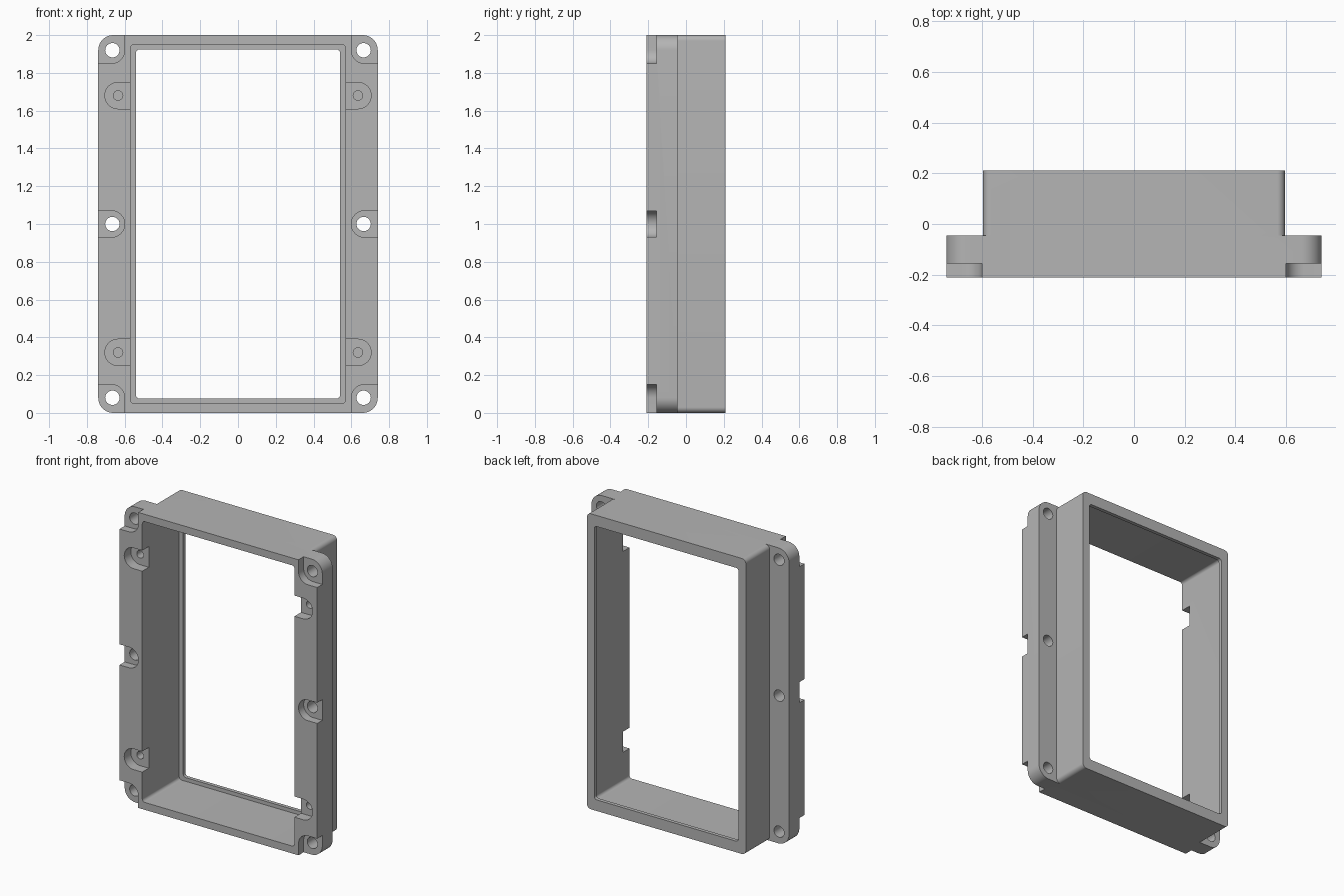
import bpy, bmesh, math

cube = bpy.data.objects.get("Cube")
if cube:
    bpy.data.objects.remove(cube, do_unlink=True)

grey = bpy.data.materials.new("plain grey")
grey.use_nodes = True
colour = (0.46, 0.46, 0.46, 1)
grey.diffuse_color = colour
grey.node_tree.nodes["Principled BSDF"].inputs["Base Color"].default_value = colour

FRONT, BACK, FLANGE_BACK = -0.21, 0.21, -0.045


def rounded(x0, x1, z0, z1, radii, steps=10):
    """Rectangle outline; radii run lower-left, lower-right, upper-right, upper-left."""
    if not isinstance(radii, tuple):
        radii = (radii,) * 4
    corners = [(x0, z0, 1, 1), (x1, z0, -1, 1), (x1, z1, -1, -1), (x0, z1, 1, -1)]
    points = []
    for i, ((x, z, dx, dz), r) in enumerate(zip(corners, radii)):
        if r == 0:
            points.append((x, z))
            continue
        for k in range(steps + 1):
            a = math.pi * (1 + i / 2 + k / steps / 2)
            points.append((x + dx * r + r * math.cos(a), z + dz * r + r * math.sin(a)))
    return points


def circle(x, z, r, n=32):
    return [(x + r * math.cos(math.tau * k / n), z + r * math.sin(math.tau * k / n))
            for k in range(n)]


def prism(name, outline, y0, y1, side=1):
    """Extrude an x-z outline along y; side -1 mirrors it."""
    bm = bmesh.new()
    face = bm.faces.new([bm.verts.new((side * x, y0, z)) for x, z in outline])
    new = bmesh.ops.extrude_face_region(bm, geom=[face])["geom"]
    verts = [v for v in new if isinstance(v, bmesh.types.BMVert)]
    bmesh.ops.translate(bm, verts=verts, vec=(0, y1 - y0, 0))
    bmesh.ops.recalc_face_normals(bm, faces=bm.faces)
    mesh = bpy.data.meshes.new(name)
    bm.to_mesh(mesh)
    bm.free()
    mesh.materials.append(grey)
    obj = bpy.data.objects.new(name, mesh)
    bpy.context.collection.objects.link(obj)
    return obj


def combine(body, tool, operation="DIFFERENCE"):
    mod = body.modifiers.new("combine", "BOOLEAN")
    mod.operation, mod.solver, mod.object = operation, "EXACT", tool
    bpy.context.view_layer.objects.active = body
    bpy.ops.object.modifier_apply(modifier=mod.name)
    bpy.data.objects.remove(tool, do_unlink=True)


# Wide mounting flange joined to the deep box wall
frame = prism("bezel_frame", rounded(-0.74, 0.74, 0, 2, 0.08), FRONT, FLANGE_BACK)
combine(frame, prism("box_wall", rounded(-0.595, 0.595, 0, 2, 0.03), FRONT + 0.08, BACK), "UNION")

# Cavity from the front and a slightly smaller window leaving a thin back lip
combine(frame, prism("cavity", rounded(-0.57, 0.57, 0.05, 1.95, 0.02), FRONT - 0.1, BACK - 0.025))
combine(frame, prism("window", rounded(-0.54, 0.54, 0.075, 1.925, 0.02), 0, BACK + 0.1))

for side in (-1, 1):
    # Screw-head recesses open to the outer edge, with through holes
    recesses = [
        rounded(0.6, 0.9, -0.2, 0.15, (0, 0, 0, 0.07)),
        rounded(0.6, 0.9, 0.93, 1.07, (0.0699, 0, 0, 0.0699)),
        rounded(0.6, 0.9, 1.85, 2.2, (0.07, 0, 0, 0)),
    ]
    for outline, z in zip(recesses, (0.08, 1.0, 1.92)):
        combine(frame, prism("recess", outline, FRONT - 0.1, FRONT + 0.055, side))
        combine(frame, prism("screw_hole", circle(0.665, z, 0.038), -0.4, 0.1, side))
    # Pockets open to the cavity, with blind pilot holes
    for z in (0.32, 1.68):
        pocket = rounded(0.5, 0.705, z - 0.07, z + 0.07, (0, 0.0699, 0.0699, 0))
        combine(frame, prism("pocket", pocket, FRONT - 0.1, FRONT + 0.07, side))
        combine(frame, prism("pilot_hole", circle(0.635, z, 0.025), -0.3, -0.08, side))

# Smooth the curved walls while keeping the edges crisp
bpy.ops.object.select_all(action="DESELECT")
frame.select_set(True)
bpy.context.view_layer.objects.active = frame
bpy.ops.object.shade_smooth_by_angle(angle=math.radians(30))
